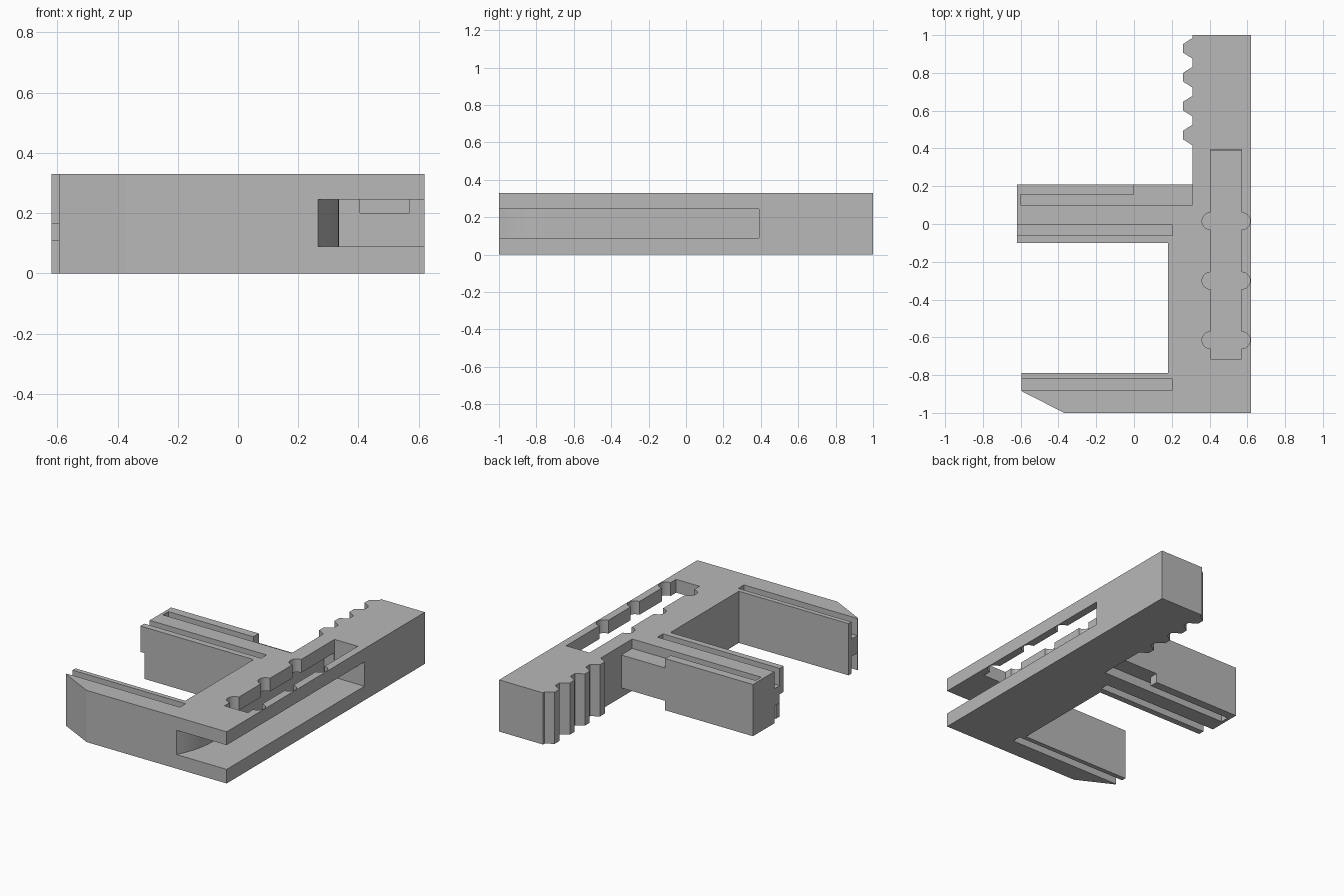
import bpy, bmesh, math

cube = bpy.data.objects.get("Cube")
if cube:
    bpy.data.objects.remove(cube, do_unlink=True)

HEIGHT = 0.33

grey = bpy.data.materials.new("plain_grey")
grey.use_nodes = True
colour = (0.48, 0.48, 0.48, 1)
grey.diffuse_color = colour
grey.node_tree.nodes["Principled BSDF"].inputs["Base Color"].default_value = colour


def prism(name, outline, z0, z1):
    """Extrude a flat outline from z0 to z1."""
    bm = bmesh.new()
    face = bm.faces.new([bm.verts.new((x, y, z0)) for x, y in outline])
    top = bmesh.ops.extrude_face_region(bm, geom=[face])["geom"]
    verts = [g for g in top if isinstance(g, bmesh.types.BMVert)]
    bmesh.ops.translate(bm, verts=verts, vec=(0, 0, z1 - z0))
    bmesh.ops.recalc_face_normals(bm, faces=bm.faces)
    mesh = bpy.data.meshes.new(name)
    bm.to_mesh(mesh)
    bm.free()
    mesh.materials.append(grey)
    obj = bpy.data.objects.new(name, mesh)
    bpy.context.collection.objects.link(obj)
    return obj


def rect(x0, x1, y0, y1):
    return [(x0, y0), (x1, y0), (x1, y1), (x0, y1)]


def cut(target, outline, z0, z1):
    """Subtract an extruded outline from the target."""
    cutter = prism("cutter", outline, z0, z1)
    cutter.hide_render = True
    mod = target.modifiers.new("cut", "BOOLEAN")
    mod.operation = "DIFFERENCE"
    mod.solver = "EXACT"
    mod.object = cutter
    bpy.context.view_layer.objects.active = target
    bpy.ops.object.modifier_apply(modifier=mod.name)
    bpy.data.objects.remove(cutter, do_unlink=True)


def cut_both(target, outline, depth):
    """Cut the same recess into the top and the underside."""
    cut(target, outline, HEIGHT - depth, HEIGHT + 0.1)
    cut(target, outline, -0.1, depth)


# Spine with teeth, middle arm and front jaw as one outline
outline = [(0.62, -1), (0.62, 1), (0.31, 1)]
for i in range(4):
    y = 0.93 - 0.153 * i
    outline += [(0.31, y + 0.055), (0.26, y + 0.023),
                (0.26, y - 0.023), (0.31, y - 0.055)]
outline += [(0.31, 0.21), (-0.62, 0.21), (-0.62, -0.1), (0.18, -0.1),
            (0.18, -0.79), (-0.595, -0.79), (-0.595, -0.885), (-0.37, -1)]
body = prism("latch_body", outline, 0, HEIGHT)

# Side channel, open at the front, with a flared inner wall
channel = [(0.7, -1.1), (0.7, 0.39), (0.335, 0.39)]
for i in range(13):
    t = i / 12
    channel.append((0.335 - 0.07 * t * t, -0.74 - 0.26 * t))
channel.append((0.265, -1.1))
cut(body, channel, 0.09, 0.245)

# Top slot with half-round notches on both long edges
slot = []
rows = [-0.615, -0.3, 0.015]
for x, side, ys in ((0.57, 1, rows), (0.405, -1, rows[::-1])):
    slot.append((x, -0.715 if side > 0 else 0.395))
    for y in ys:
        for i in range(13):
            a = math.pi * (i / 12 - 0.5)
            slot.append((x + side * 0.045 * math.cos(a),
                         y + side * 0.045 * math.sin(a)))
    slot.append((x, 0.395 if side > 0 else -0.715))
cut(body, slot, 0.2, 0.4)

# Long grooves in the arm and the jaw, open at their ends
cut_both(body, rect(-0.7, 0.205, -0.06, -0.005), 0.11)
cut_both(body, rect(-0.7, 0.205, -0.878, -0.82), 0.11)

# Rear groove in the arm, widening to the back near the spine
cut_both(body, [(-0.6, 0.1), (0.31, 0.1), (0.31, 0.25),
                (0, 0.25), (0, 0.155), (-0.6, 0.155)], 0.06)

# Small relief under the end of the arm's front lip
cut(body, rect(-0.7, -0.592, -0.2, -0.06), -0.1, HEIGHT / 2)

# Smooth the curved walls, keep the edges sharp
bpy.ops.object.select_all(action="DESELECT")
body.select_set(True)
bpy.context.view_layer.objects.active = body
bpy.ops.object.shade_smooth_by_angle(angle=math.radians(25))
